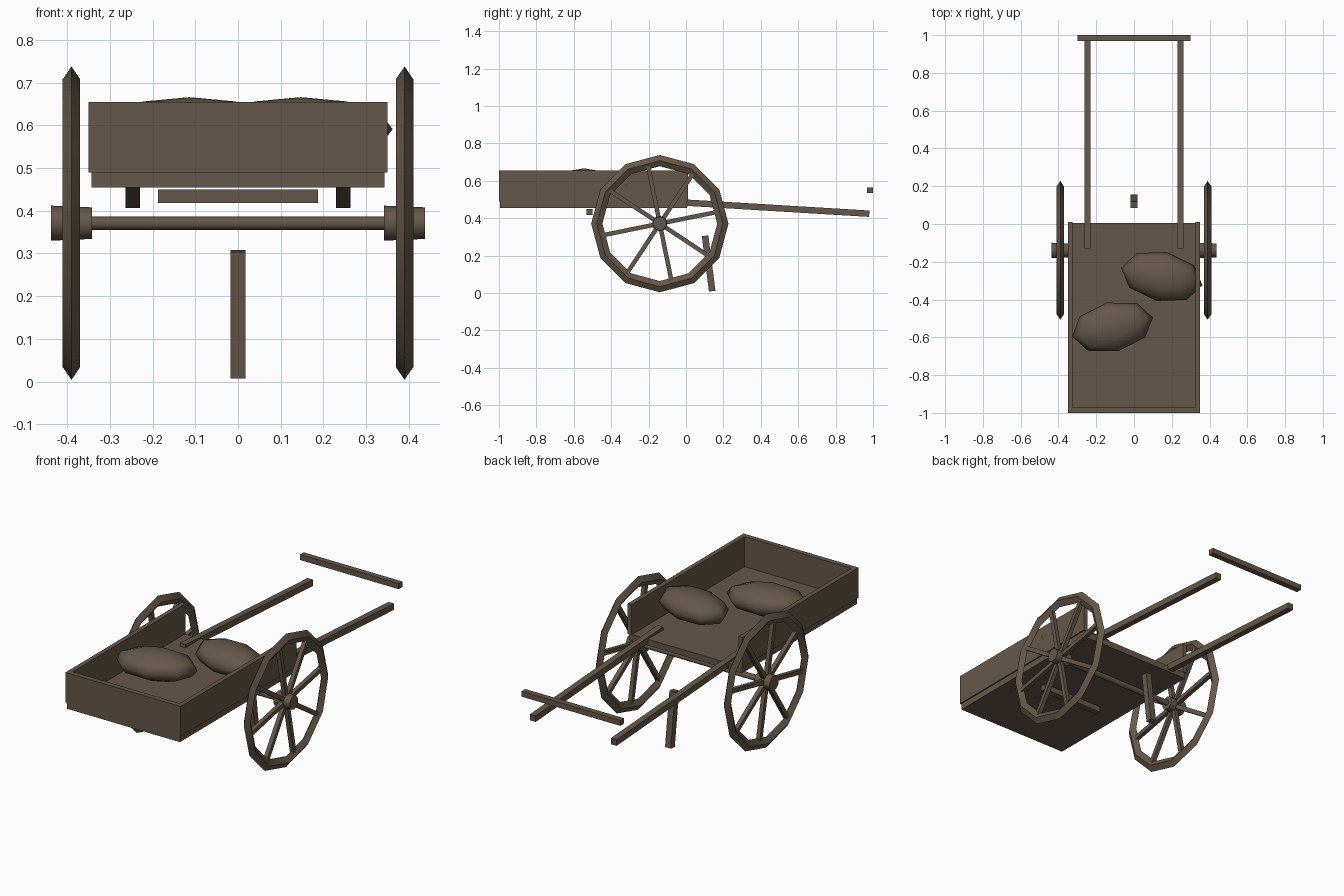
import bpy, math
from mathutils import Vector, Matrix

cube = bpy.data.objects.get("Cube")
if cube:
    bpy.data.objects.remove(cube, do_unlink=True)

wood = bpy.data.materials.new("weathered brown")
wood.use_nodes = True
COLOUR = (0.13, 0.097, 0.068, 1)
wood.diffuse_color = COLOUR
wood.node_tree.nodes["Principled BSDF"].inputs["Base Color"].default_value = COLOUR


def finish(name, smooth=None):
    obj = bpy.context.object
    obj.name = name
    obj.data.materials.clear()
    obj.data.materials.append(wood)
    if smooth:
        bpy.ops.object.shade_smooth_by_angle(angle=math.radians(smooth))
    return obj


def box(name, lo, hi):
    lo, hi = Vector(lo), Vector(hi)
    bpy.ops.mesh.primitive_cube_add(size=1, location=(lo + hi) / 2)
    obj = finish(name)
    obj.data.transform(Matrix.Diagonal((*(hi - lo), 1)))
    return obj


def beam(name, a, b, width):
    """Square bar running from a to b in a plane of constant x."""
    a, b = Vector(a), Vector(b)
    d = b - a
    bpy.ops.mesh.primitive_cube_add(size=1, location=(a + b) / 2)
    obj = finish(name)
    obj.data.transform(Matrix.Diagonal((width, d.length, width, 1)))
    obj.rotation_euler.x = math.atan2(d.z, d.y)
    return obj


def rod_x(name, x0, x1, r0, r1, sides):
    """Round rod along x through the wheel centre."""
    bpy.ops.mesh.primitive_cone_add(vertices=sides, radius1=r0, radius2=r1, depth=x1 - x0,
                                    location=((x0 + x1) / 2, AXLE_Y, AXLE_Z),
                                    rotation=(0, math.pi / 2, 0))
    return finish(name, 40)


AXLE_Y, AXLE_Z = -0.14, 0.371

# Bed: floor, two sides and a front board, open at the back
box("bed_floor", (-0.343, -0.995, 0.455), (0.343, 0.005, 0.49))
box("front_board", (-0.35, -1.0, 0.49), (0.35, -0.972, 0.655))
for side, s in (("left", 1), ("right", -1)):
    xs = sorted((s * 0.325, s * 0.35))
    box(side + "_side_board", (xs[0], -1.0, 0.49), (xs[1], 0.01, 0.655))
box("under_brace", (-0.187, -0.533, 0.418), (0.187, -0.5, 0.45))

# Handles, push bar and prop leg
for side, s in (("left", 1), ("right", -1)):
    beam(side + "_handle", (s * 0.246, -0.13, 0.491), (s * 0.246, 0.98, 0.424), 0.034)
box("push_bar", (-0.3, 0.968, 0.535), (0.3, 1.0, 0.565))
beam("prop_leg", (0, 0.102, 0.306), (0, 0.14, 0.01), 0.035)

# Axle and wheels
rod_x("axle", -0.35, 0.35, 0.0155, 0.0155, 12)
for side, s in (("left", 1), ("right", -1)):
    x = s * 0.39
    rod_x(side + "_hub", x - 0.048, x + 0.048, 0.041, 0.037, 12)
    bpy.ops.mesh.primitive_torus_add(major_segments=12, minor_segments=4,
                                     major_radius=0.337, minor_radius=0.03,
                                     location=(x, AXLE_Y, AXLE_Z),
                                     rotation=(0, math.pi / 2, 0))
    finish(side + "_rim", 40).data.transform(Matrix.Diagonal((1, 1, 0.68, 1)))
    for i in range(8):
        t = math.radians(11.5 + 45 * i)
        d = Vector((0, math.cos(t), math.sin(t)))
        centre = Vector((x, AXLE_Y, AXLE_Z))
        beam(f"{side}_spoke_{i + 1}", centre + d * 0.02, centre + d * 0.325, 0.023)

# Two filled sacks lying in the bed
for name, loc, turn in (("rear_sack", (0.147, -0.278, 0.591), -12),
                        ("front_sack", (-0.114, -0.545, 0.591), 13)):
    bpy.ops.mesh.primitive_uv_sphere_add(segments=8, ring_count=6, radius=1, location=loc,
                                         rotation=(0, 0, math.radians(turn)))
    finish(name, 60).data.transform(Matrix.Diagonal((0.22, 0.132, 0.075, 1)))
